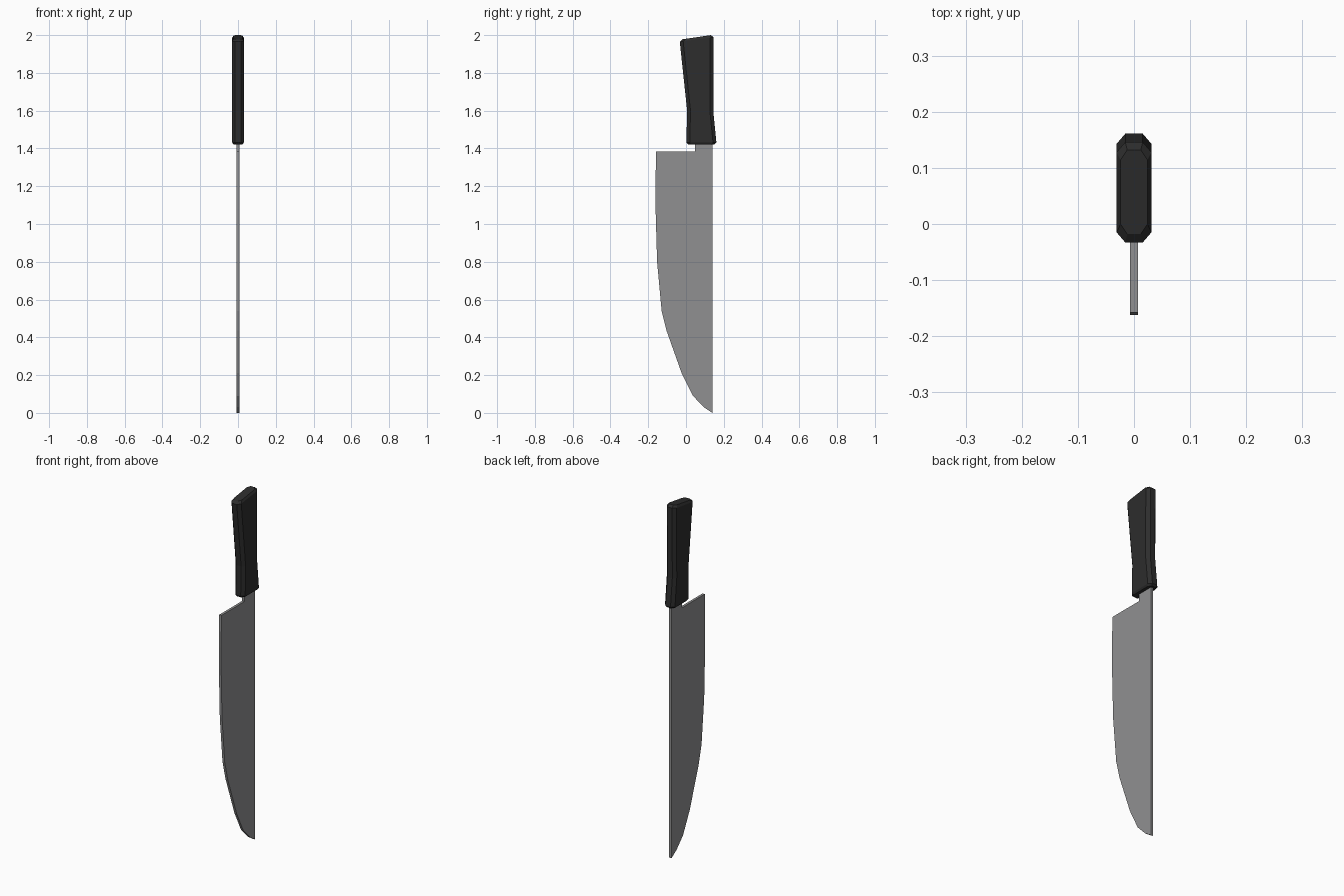
import bpy, bmesh

if "Cube" in bpy.data.objects:
    bpy.data.objects.remove(bpy.data.objects["Cube"])


def material(name, value):
    m = bpy.data.materials.new(name)
    m.diffuse_color = (value[0], value[1], value[2], 1)
    m.use_nodes = True
    m.node_tree.nodes["Principled BSDF"].inputs["Base Color"].default_value = m.diffuse_color
    return m


def finish(name, bm, mat):
    bmesh.ops.recalc_face_normals(bm, faces=bm.faces)
    me = bpy.data.meshes.new(name)
    bm.to_mesh(me)
    bm.free()
    me.materials.append(mat)
    ob = bpy.data.objects.new(name, me)
    bpy.context.collection.objects.link(ob)
    return ob


def loft(name, rings, mat):
    """Skin a list of equal-length closed rings and cap both ends."""
    bm = bmesh.new()
    loops = [[bm.verts.new(p) for p in r] for r in rings]
    n = len(loops[0])
    for a, b in zip(loops, loops[1:]):
        for i in range(n):
            j = (i + 1) % n
            bm.faces.new((a[i], a[j], b[j], b[i]))
    bm.faces.new(loops[0])
    bm.faces.new(loops[-1])
    return finish(name, bm, mat)


steel = material("grey steel", (0.28, 0.28, 0.285))
black = material("black handle", (0.026, 0.026, 0.026))

# Blade: flat plate with curved edge, square heel and a tang running into the handle
outline = [(0.14, 0.0), (0.095, 0.03), (0.037, 0.09), (-0.023, 0.21),
           (-0.103, 0.435), (-0.129, 0.54), (-0.153, 0.80), (-0.161, 1.08),
           (-0.162, 1.20), (-0.158, 1.383), (0.047, 1.383), (0.047, 1.46), (0.14, 1.46)]
loft("blade", [[(x, y, z) for y, z in outline] for x in (-0.007, 0.007)], steel)


# Handle: chamfered rectangular section, flared at both ends, slanted butt
def section(yf, zf, yb, zb, hw):
    c, d = hw * 0.5, 0.018
    slope = (zb - zf) / (yb - yf)
    half = [(c, yf), (hw, yf + d), (hw, yb - d), (c, yb)]
    pts = half + [(-x, y) for x, y in reversed(half)]
    return [(x, y, zf + slope * (y - yf)) for x, y in pts]


loft("handle", [
    section(0.010, 1.422, 0.152, 1.422, 0.025),
    section(0.002, 1.432, 0.161, 1.432, 0.031),
    section(0.006, 1.600, 0.145, 1.590, 0.031),
    section(-0.033, 1.965, 0.146, 1.988, 0.031),
    section(-0.018, 1.978, 0.132, 2.000, 0.024),
], black)
